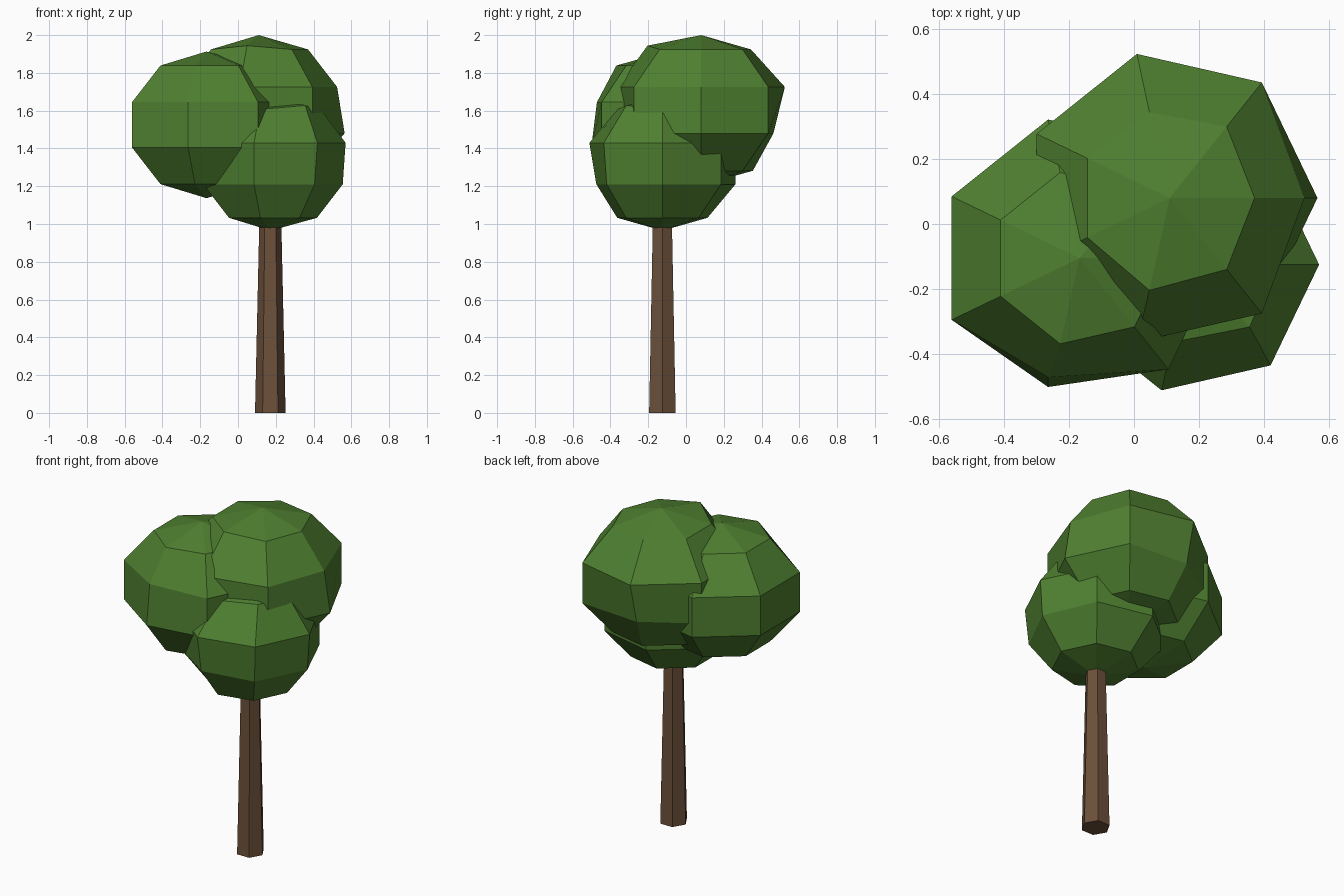
import bpy, bmesh
from math import sin, cos, pi

if "Cube" in bpy.data.objects:
    bpy.data.objects.remove(bpy.data.objects["Cube"])


def material(name, rgb):
    m = bpy.data.materials.new(name)
    m.diffuse_color = (*rgb, 1)
    m.use_nodes = True
    m.node_tree.nodes["Principled BSDF"].inputs["Base Color"].default_value = m.diffuse_color
    return m


leaf = material("leaf green", (0.078, 0.215, 0.030))
bark = material("bark brown", (0.150, 0.080, 0.043))


def finish(name, bm, mat):
    bmesh.ops.recalc_face_normals(bm, faces=bm.faces)
    me = bpy.data.meshes.new(name)
    bm.to_mesh(me)
    bm.free()
    me.materials.append(mat)
    ob = bpy.data.objects.new(name, me)
    bpy.context.collection.objects.link(ob)
    return ob


def foliage(name, centre, radius, height, nudges, segs=7, rings=5):
    """Faceted ball, slightly squashed; nudges move single vertices (ring, segment)."""
    bm = bmesh.new()
    cx, cy, cz = centre
    bottom = bm.verts.new((cx, cy, cz - height))
    loops = []
    for r in range(1, rings):
        a = pi * r / rings
        loop = []
        for s in range(segs):
            t = 2 * pi * s / segs
            dx, dy, dz = nudges.get((r, s), (0, 0, 0))
            loop.append(bm.verts.new((cx + radius * sin(a) * cos(t) + dx,
                                      cy + radius * sin(a) * sin(t) + dy,
                                      cz - height * cos(a) + dz)))
        loops.append(loop)
    top = bm.verts.new((cx, cy, cz + height))
    for s in range(segs):
        n = (s + 1) % segs
        bm.faces.new((bottom, loops[0][n], loops[0][s]))
        for lo, hi in zip(loops, loops[1:]):
            bm.faces.new((lo[s], lo[n], hi[n], hi[s]))
        bm.faces.new((loops[-1][s], loops[-1][n], top))
    return finish(name, bm, leaf)


# Three overlapping leaf clumps
foliage("lower_foliage", (0.173, -0.125, 1.32), 0.417, 0.355,
        {(2, 0): (-0.015, 0, 0), (2, 5): (0, 0.037, 0), (2, 6): (-0.015, 0.015, 0),
         (4, 0): (0.02, 0, 0), (4, 6): (0.03, 0, 0.02)})
foliage("left_foliage", (-0.167, -0.105, 1.525), 0.46, 0.388,
        {(3, 5): (0, 0.06, 0), (2, 5): (0, 0.03, 0)})
foliage("top_foliage", (0.11, 0.08, 1.603), 0.478, 0.397,
        {(3, 0): (-0.04, 0, 0), (2, 2): (0, -0.06, 0), (4, 0): (-0.02, 0, 0),
         (4, 2): (0, -0.01, 0), (4, 5): (0, -0.01, 0.02)})

# Tapered six-sided trunk
bm = bmesh.new()
bmesh.ops.create_cone(bm, cap_ends=True, segments=6, radius1=0.081, radius2=0.054, depth=1.2)
for v in bm.verts:
    # put corners on the x axis
    v.co.x, v.co.y = -v.co.y, v.co.x
bmesh.ops.translate(bm, verts=bm.verts, vec=(0.171, -0.125, 0.6))
finish("trunk", bm, bark)
